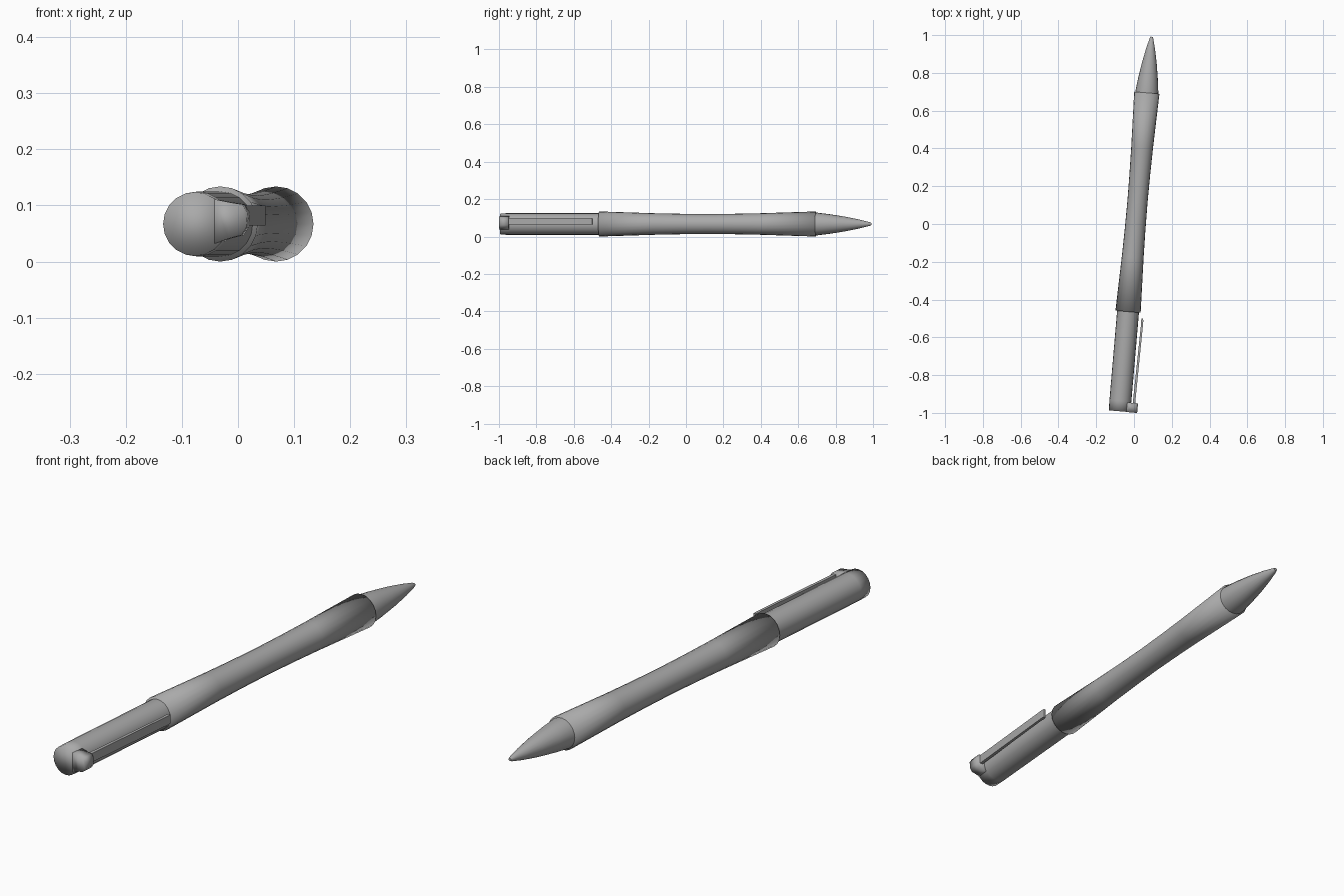
import bpy, bmesh, math
from mathutils import Matrix

if "Cube" in bpy.data.objects:
    bpy.data.objects.remove(bpy.data.objects["Cube"])

SIDES = 20
# The pen lies along local Y, turned slightly about z
PLACE = Matrix.Translation((0.0083, 0, 0.067)) @ Matrix.Rotation(-math.radians(4.9), 4, 'Z')

# Mid-grey plastic
grey = bpy.data.materials.new("mid_grey")
grey.diffuse_color = (0.4, 0.4, 0.4, 1)
grey.use_nodes = True
grey.node_tree.nodes["Principled BSDF"].inputs["Base Color"].default_value = grey.diffuse_color


def finish(name, bm, angle):
    bmesh.ops.recalc_face_normals(bm, faces=bm.faces)
    mesh = bpy.data.meshes.new(name)
    bm.to_mesh(mesh)
    bm.free()
    mesh.materials.append(grey)
    obj = bpy.data.objects.new(name, mesh)
    bpy.context.collection.objects.link(obj)
    obj.matrix_world = PLACE
    bpy.ops.object.select_all(action='DESELECT')
    obj.select_set(True)
    bpy.context.view_layer.objects.active = obj
    bpy.ops.object.shade_smooth_by_angle(angle=math.radians(angle))
    return obj


def lathe(name, profile, angle=180):
    """Turn (position along pen, radius) points into a closed round part."""
    bm = bmesh.new()
    rings = []
    for t, r in profile:
        rings.append([bm.verts.new((r * math.cos(2 * math.pi * i / SIDES), t,
                                    r * math.sin(2 * math.pi * i / SIDES)))
                      for i in range(SIDES)])
    for a, b in zip(rings, rings[1:]):
        for i in range(SIDES):
            j = (i + 1) % SIDES
            bm.faces.new((a[i], a[j], b[j], b[i]))
    bm.faces.new(rings[0])
    bm.faces.new(rings[-1])
    return finish(name, bm, angle)


def prism(name, outline, axis, lo, hi, angle=40):
    """Extrude a 2D outline along Y (outline is x,z) or Z (outline is x,y)."""
    def point(u, v, h):
        return (u, h, v) if axis == 'Y' else (u, v, h)
    bm = bmesh.new()
    face = bm.faces.new([bm.verts.new(point(u, v, lo)) for u, v in outline])
    ext = bmesh.ops.extrude_face_region(bm, geom=[face])
    moved = [g for g in ext['geom'] if isinstance(g, bmesh.types.BMVert)]
    bmesh.ops.translate(bm, verts=moved, vec=point(0, 0, hi - lo))
    return finish(name, bm, angle)


# Waisted barrel, flared at both ends and softly shaded over its rims
start, end = -0.466, 0.697
mid, half = (start + end) / 2, (end - start) / 2
lathe("barrel", [(mid + half * s, 0.0535 + 0.0135 * abs(s) ** 1.7)
                 for s in (-1, -0.5, -0.25, 0, 0.25, 0.5, 1)])

# Convex pointed nose
lathe("nose_cone", [(0.68, 0.061), (0.70, 0.061), (0.77, 0.0525), (0.85, 0.040),
                    (0.93, 0.024), (0.985, 0.010), (0.995, 0.006)], 40)

# Rear cylinder, softly shaded over its flat end
lathe("rear_cap", [(-0.995, 0.057), (-0.94, 0.058), (-0.45, 0.058), (-0.44, 0.058)])

# Clip root and spring clip
prism("clip_root", [(0.035, -0.035), (0.06, -0.026), (0.083, -0.020), (0.092, -0.006),
                    (0.094, 0.020), (0.085, 0.035), (0.06, 0.039), (0.035, 0.044)],
      'Y', -0.996, -0.945, 180)
prism("clip_arm", [(0.066, -0.955), (0.079, -0.955), (0.085, -0.51), (0.083, -0.496),
                   (0.075, -0.496), (0.072, -0.51), (0.074, -0.53)],
      'Z', -0.003, 0.033)
